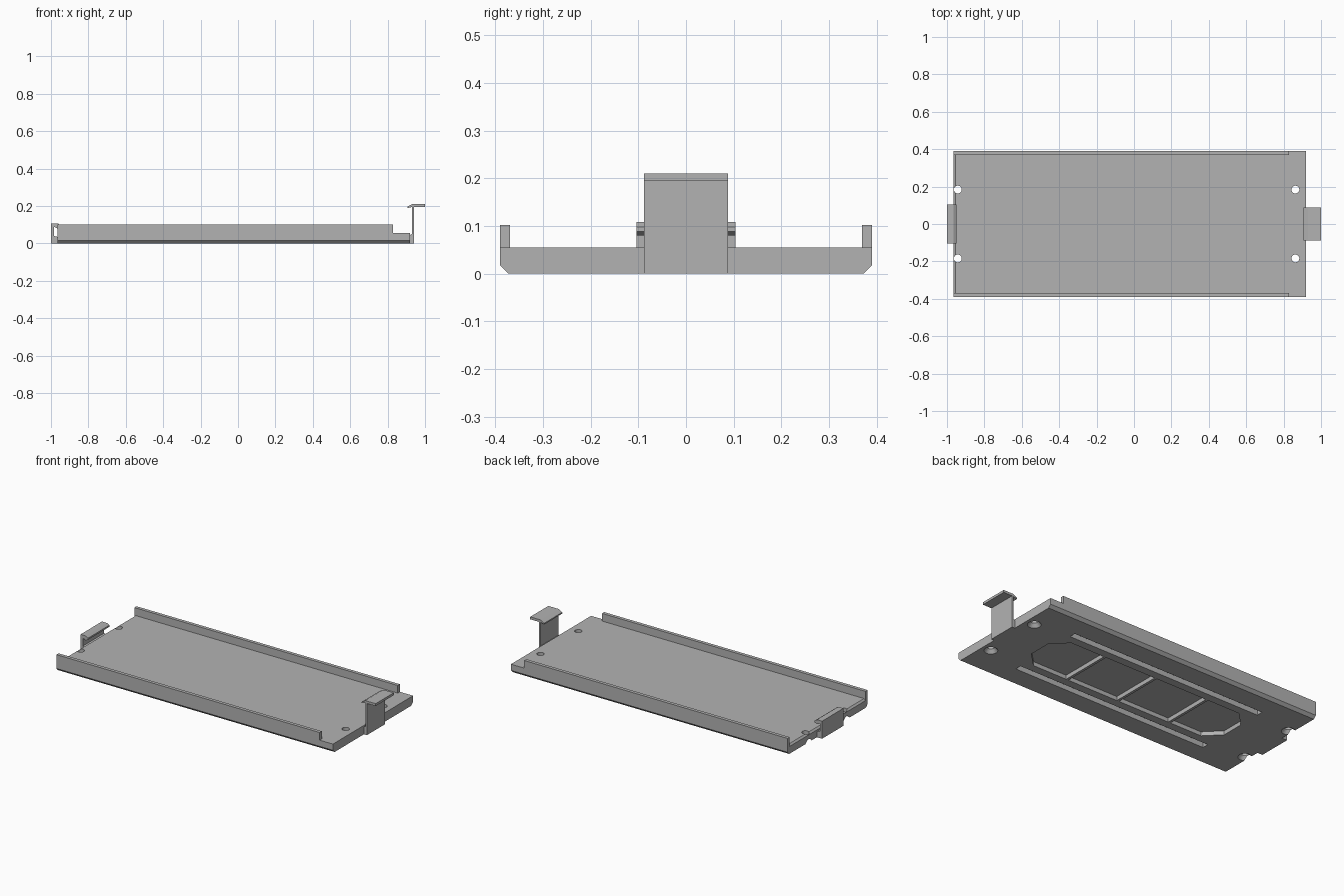
import bpy
import bmesh
import math

cube = bpy.data.objects.get("Cube")
if cube:
    bpy.data.objects.remove(cube, do_unlink=True)

GREY = bpy.data.materials.new("plain_grey")
GREY.use_nodes = True
COLOUR = (0.45, 0.45, 0.45, 1)
GREY.diffuse_color = COLOUR
GREY.node_tree.nodes["Principled BSDF"].inputs["Base Color"].default_value = COLOUR


def finish(name, bm):
    bmesh.ops.recalc_face_normals(bm, faces=bm.faces)
    mesh = bpy.data.meshes.new(name)
    bm.to_mesh(mesh)
    bm.free()
    obj = bpy.data.objects.new(name, mesh)
    bpy.context.collection.objects.link(obj)
    mesh.materials.append(GREY)
    return obj


def prism(name, points, axis, lo, hi):
    """Extrude a closed 2D outline along one axis."""
    def place(p, t):
        return {"x": (t, p[0], p[1]), "y": (p[0], t, p[1]), "z": (p[0], p[1], t)}[axis]
    bm = bmesh.new()
    face = bm.faces.new([bm.verts.new(place(p, lo)) for p in points])
    grown = bmesh.ops.extrude_face_region(bm, geom=[face])["geom"]
    step = place((0, 0), hi - lo)
    bmesh.ops.translate(bm, vec=step, verts=[v for v in grown if isinstance(v, bmesh.types.BMVert)])
    return finish(name, bm)


def cut(target, cutter):
    cutter.hide_render = True
    mod = target.modifiers.new("cut", "BOOLEAN")
    mod.operation = "DIFFERENCE"
    mod.solver = "EXACT"
    mod.object = cutter
    bpy.context.view_layer.objects.active = target
    bpy.ops.object.modifier_apply(modifier=mod.name)
    bpy.data.objects.remove(cutter, do_unlink=True)


def screw_hole(x, y):
    """Lathed cutter: straight bore with a countersink below."""
    bm = bmesh.new()
    rings = []
    for r, z in ((0.046, -0.01), (0.021, 0.022), (0.021, 0.08)):
        ring = []
        for i in range(24):
            a = math.tau * i / 24
            ring.append(bm.verts.new((x + r * math.cos(a), y + r * math.sin(a), z)))
        rings.append(ring)
    for low, high in zip(rings, rings[1:]):
        for i in range(24):
            j = (i + 1) % 24
            bm.faces.new((low[i], low[j], high[j], high[i]))
    bm.faces.new(rings[0])
    bm.faces.new(rings[-1])
    return finish("hole_cutter", bm)


# Tray: one cross-section with side rails and bevelled lower edges
X0, X1, HALF, FLOOR, RAIL = -0.965, 0.92, 0.39, 0.055, 0.102
side = [(0.373, 0), (HALF, 0.017), (HALF, RAIL), (0.369, RAIL), (0.369, FLOOR)]
section = side + [(-y, z) for y, z in reversed(side)]
tray = prism("tray", section, "x", X0, X1)

# Rails stop short of the left end
cut(tray, prism("rail_end_cutter", [(0.83, FLOOR), (1, FLOOR), (1, 0.2), (0.83, 0.2)], "y", -0.5, 0.5))

# Small bevel on the floor edge at the right end
cut(tray, prism("floor_bevel_cutter", [(-0.98, 0.03), (-0.955, FLOOR), (-0.955, 0.07), (-0.98, 0.07)],
                "y", -0.369, 0.369))

# Four countersunk holes
for x in (-0.942, 0.863):
    for y in (-0.184, 0.184):
        cut(tray, screw_hole(x, y))

# Row of four shallow pockets underneath, cornered at both ends
P0, P1, W, C = -0.70, 0.67, 0.16, 0.09
ribs = [P0, -0.385, -0.02, 0.34, P1]
for i, (a, b) in enumerate(zip(ribs, ribs[1:])):
    a += 0.008 if i else 0
    b -= 0.008 if i < 3 else 0
    if i == 0:
        outline = [(a, -W + C), (a + C, -W), (b, -W), (b, W), (a + C, W), (a, W - C)]
    elif i == 3:
        outline = [(a, -W), (b - C, -W), (b, -W + C), (b, W - C), (b - C, W), (a, W)]
    else:
        outline = [(a, -W), (b, -W), (b, W), (a, W)]
    cut(tray, prism("pocket_cutter", outline, "z", -0.02, 0.025))

# Two long grooves beside the pockets
for s in (-1, 1):
    y0, y1 = s * 0.21, s * 0.25
    slot = [(-0.70, y0), (0.63, y0), (0.63, y1), (-0.70, y1)]
    cut(tray, prism("groove_cutter", slot, "z", -0.02, 0.03))

# Tall bent clip on the left end
tall = [(0.92, 0), (0.94, 0), (0.94, 0.195), (1.0, 0.195), (1.0, 0.21), (0.93, 0.21),
        (0.905, 0.196), (0.905, 0.188), (0.929, 0.195), (0.929, 0.05), (0.92, 0.045)]
prism("tall_clip", tall, "y", -0.088, 0.088)

# Short hooked clip on the right end
short = [(-1, 0), (X0, 0), (X0, 0.035), (-0.985, 0.04), (-0.985, 0.09), (-0.965, 0.08),
         (-0.95, 0.088), (-0.95, 0.098), (-0.965, 0.108), (-1, 0.108)]
prism("short_clip", short, "y", -0.104, 0.104)
